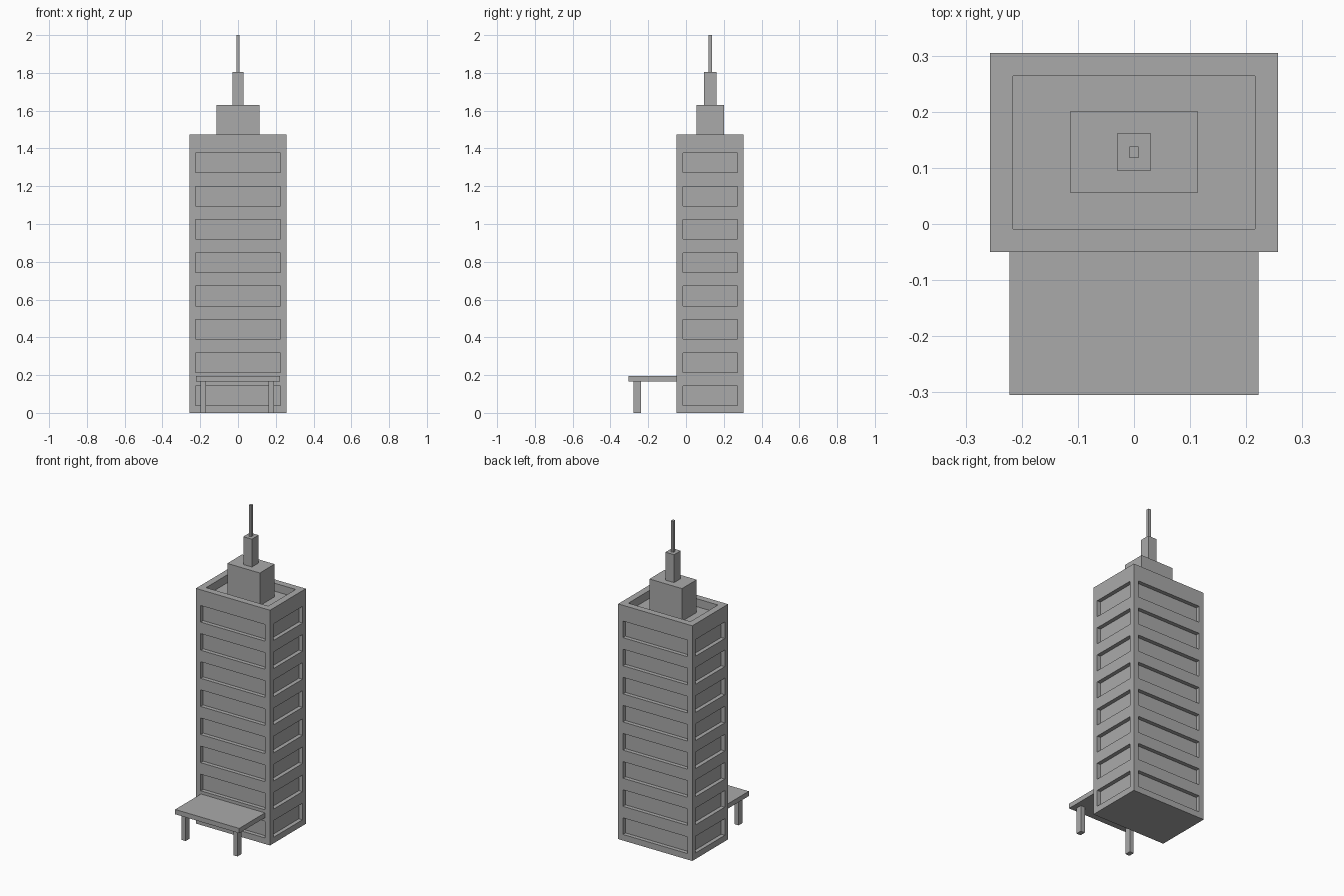
import bpy, bmesh
from mathutils import Vector

cube = bpy.data.objects.get("Cube")
if cube:
    bpy.data.objects.remove(cube, do_unlink=True)

concrete = bpy.data.materials.new("concrete grey")
concrete.use_nodes = True
GREY = (0.4, 0.4, 0.4, 1)
concrete.diffuse_color = GREY
concrete.node_tree.nodes["Principled BSDF"].inputs["Base Color"].default_value = GREY

TOWER_Y = 0.128      # centre line of the tower
ROOF_Z = 1.475
PARAPET = 0.05       # depth of the sunken roof
REVEAL = 0.025       # depth of the window recesses
FLOORS = 8


def box_mesh(x, y, z):
    """bmesh box from (min, max) pairs."""
    bm = bmesh.new()
    bmesh.ops.create_cube(bm, size=1)
    for v in bm.verts:
        v.co = Vector(p[0] if c < 0 else p[1] for c, p in zip(v.co, (x, y, z)))
    return bm


def finish(bm, name):
    mesh = bpy.data.meshes.new(name)
    bm.to_mesh(mesh)
    bm.free()
    mesh.materials.append(concrete)
    obj = bpy.data.objects.new(name, mesh)
    bpy.context.collection.objects.link(obj)
    return obj


def box(name, x, y, z):
    return finish(box_mesh(x, y, z), name)


def sink(bm, faces, margin, depth):
    """Inset faces by a margin, then push them straight in."""
    bmesh.ops.inset_individual(bm, faces=faces, thickness=margin, use_even_offset=True)
    bmesh.ops.inset_individual(bm, faces=faces, thickness=0, depth=-depth)


# Tower: sunken roof, and one window recess per floor on all four sides
bm = box_mesh((-0.257, 0.257), (-0.05, 0.305), (0, ROOF_Z))
roof = [f for f in bm.faces if f.normal.z > 0.5]
centres = [0.09 + 0.1763 * i for i in range(FLOORS)]
for z in centres:
    for edge in (z - 0.085, z + 0.085):
        bmesh.ops.bisect_plane(bm, geom=bm.verts[:] + bm.edges[:] + bm.faces[:],
                               plane_co=(0, 0, edge), plane_no=(0, 0, 1))
bm.normal_update()
windows = [f for f in bm.faces if abs(f.normal.z) < 0.5
           and any(abs(f.calc_center_median().z - z) < 0.01 for z in centres)]
sink(bm, windows, 0.033, REVEAL)
sink(bm, roof, 0.0415, PARAPET)
finish(bm, "tower")

# Stepped rooftop and mast
for name, hx, hy, z in (("roof_block", 0.113, 0.073, (ROOF_Z - PARAPET, 1.63)),
                        ("mast_base", 0.03, 0.033, (1.63, 1.805)),
                        ("mast", 0.008, 0.01, (1.805, 2.0))):
    box(name, (-hx, hx), (TOWER_Y - hy, TOWER_Y + hy), z)

# Entrance canopy on two posts
box("canopy", (-0.222, 0.222), (-0.305, -0.05), (0.165, 0.195))
for name, x in (("right_post", -0.184), ("left_post", 0.176)):
    box(name, (x - 0.0145, x + 0.0145), (-0.277, -0.239), (0, 0.165))
